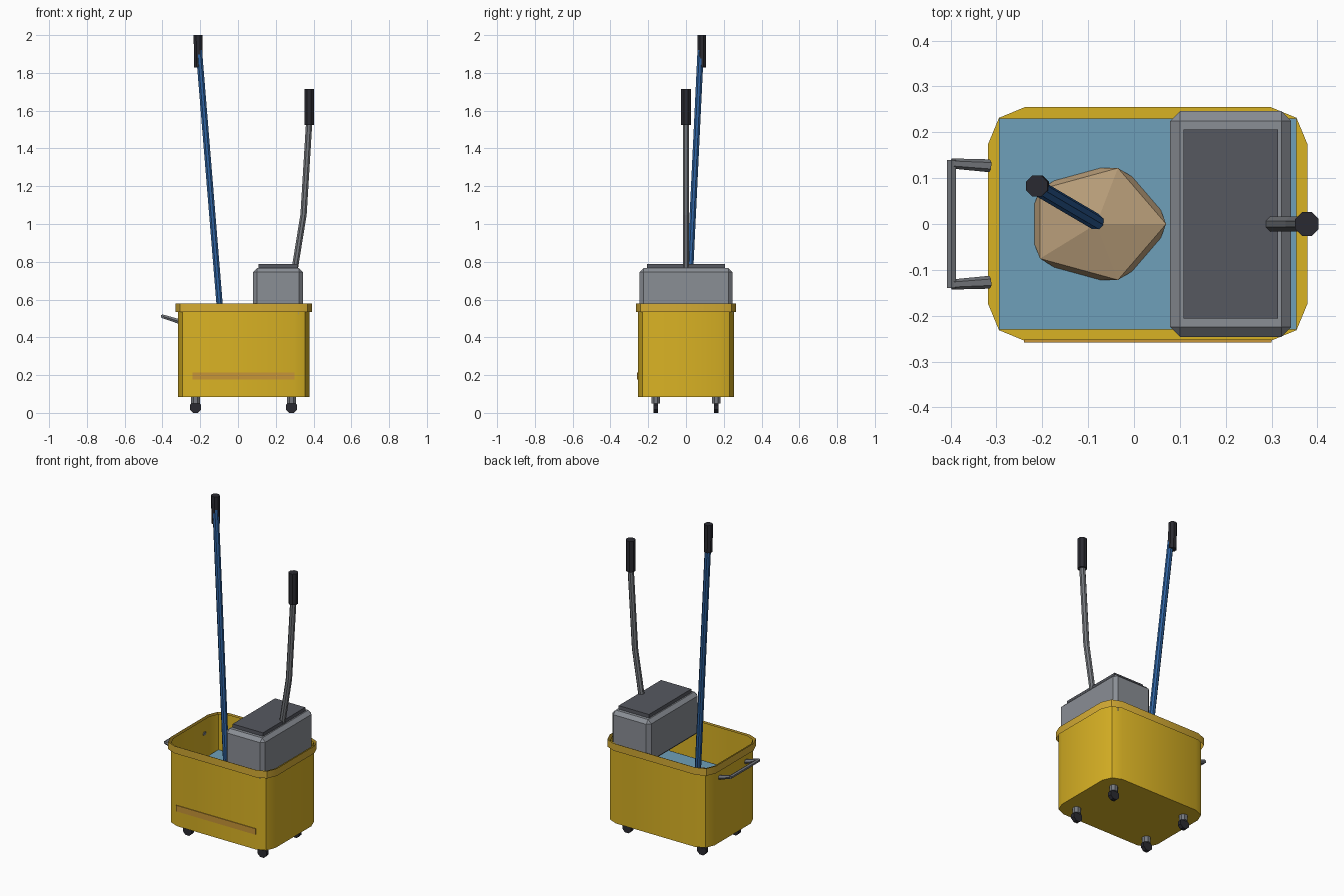
import bpy, bmesh, math
from mathutils import Vector, Matrix

if "Cube" in bpy.data.objects:
    bpy.data.objects.remove(bpy.data.objects["Cube"])


def srgb(r, g, b):
    f = lambda c: (c / 255 / 12.92) if c < 10 else ((c / 255 + 0.055) / 1.055) ** 2.4
    return (f(r), f(g), f(b), 1)


def material(name, rgb):
    m = bpy.data.materials.new(name)
    m.diffuse_color = srgb(*rgb)
    m.use_nodes = True
    m.node_tree.nodes["Principled BSDF"].inputs["Base Color"].default_value = m.diffuse_color
    return m


YELLOW = material("bucket yellow", (217, 178, 36))
RIM = material("rim yellow", (212, 171, 52))
STRIP = material("strip ochre", (200, 150, 55))
GREY = material("wringer grey", (138, 142, 149))
PLATE = material("plate dark grey", (86, 88, 96))
METAL = material("metal grey", (118, 121, 126))
BLACK = material("rubber black", (42, 42, 49))
BLUE = material("pole blue", (46, 98, 160))
WATER = material("water blue", (110, 160, 186))
MOP = material("mop tan", (184, 157, 121))


def finish(bm, name, mat, smooth=False, fix=True):
    if fix:
        bmesh.ops.recalc_face_normals(bm, faces=bm.faces)
    me = bpy.data.meshes.new(name)
    bm.to_mesh(me)
    bm.free()
    me.materials.append(mat)
    if smooth:
        me.shade_smooth()
        me.set_sharp_from_angle(angle=math.radians(30))
    ob = bpy.data.objects.new(name, me)
    bpy.context.collection.objects.link(ob)
    return ob


def box(name, lo, hi, mat, bevel=0):
    bm = bmesh.new()
    lo, hi = Vector(lo), Vector(hi)
    bmesh.ops.create_cube(bm, size=1, matrix=Matrix.Translation((lo + hi) / 2)
                          @ Matrix.Diagonal((*(hi - lo), 1)))
    if bevel:
        bmesh.ops.bevel(bm, geom=bm.edges[:], offset=bevel, segments=1,
                        affect='EDGES', profile=0.5)
    return finish(bm, name, mat)


def tube(name, pts, radii, mat, sides=8):
    """Faceted tube through a few points, capped at both ends."""
    bm = bmesh.new()
    pts = [Vector(p) for p in pts]
    rings = []
    for i, p in enumerate(pts):
        t = (pts[min(i + 1, len(pts) - 1)] - pts[max(i - 1, 0)]).normalized()
        side = t.cross(Vector((0, 1, 0)) if abs(t.y) < 0.9 else Vector((0, 0, 1))).normalized()
        up = t.cross(side)
        rings.append([bm.verts.new(p + radii[i] * (math.cos(a) * side + math.sin(a) * up))
                      for a in (2 * math.pi * (k + 0.5) / sides for k in range(sides))])
    for a, b in zip(rings, rings[1:]):
        for k in range(sides):
            j = (k + 1) % sides
            bm.faces.new((a[k], a[j], b[j], b[k]))
    bm.faces.new(rings[0])
    bm.faces.new(rings[-1])
    return finish(bm, name, mat)


CX, HX, HY, RAD = 0.03, 0.348, 0.255, 0.08


def wall(name, z0, z1, scale, mat, floor):
    """Open band with a rounded-rectangle outline, optionally with a floor."""
    bm = bmesh.new()
    outline = []
    for q, (sx, sy) in enumerate(((1, 1), (-1, 1), (-1, -1), (1, -1))):
        for k in range(3):
            a = math.pi / 2 * (q + k / 2)
            outline.append((CX + scale * (sx * (HX - RAD) + RAD * math.cos(a)),
                            scale * (sy * (HY - RAD) + RAD * math.sin(a))))
    low = [bm.verts.new((x, y, z0)) for x, y in outline]
    top = [bm.verts.new((x, y, z1)) for x, y in outline]
    n = len(outline)
    for k in range(n):
        j = (k + 1) % n
        bm.faces.new((low[k], low[j], top[j], top[k]))
    if floor:
        bm.faces.new(low[::-1])
    return finish(bm, name, mat, smooth=True, fix=False)


# Bucket
wall("bucket_body", 0.085, 0.575, 1.0, YELLOW, True)
wall("bucket_rim", 0.535, 0.58, 1.04, RIM, False)
box("front_strip", (-0.24, -0.259, 0.177), (0.30, -0.252, 0.214), STRIP)

# Water surface
bm = bmesh.new()
bmesh.ops.create_grid(bm, x_segments=1, y_segments=1, size=1,
                      matrix=Matrix.Translation((CX, 0, 0.355)) @ Matrix.Diagonal((0.325, 0.23, 1, 1)))
finish(bm, "water", WATER, fix=False)

# Mop: half-sunk head, pole and grip
bm = bmesh.new()
bmesh.ops.create_icosphere(bm, subdivisions=1, radius=1,
                           matrix=Matrix.Translation((-0.082, 0, 0.35)) @ Matrix.Diagonal((0.17, 0.1435, 0.06, 1)))
finish(bm, "mop_head", MOP)
tube("mop_pole", [(-0.08, 0.003, 0.36), (-0.211, 0.08, 1.97)], [0.018, 0.018], BLUE)
tube("mop_grip", [(-0.209, 0.083, 1.83), (-0.212, 0.083, 2.0)], [0.025, 0.025], BLACK)

# Wringer with press plate and lever
box("wringer_box", (0.079, -0.246, 0.50), (0.343, 0.246, 0.766), GREY, 0.021)
box("wringer_plate", (0.108, -0.206, 0.755), (0.314, 0.206, 0.788), PLATE)
tube("wringer_lever", [(0.30, 0, 0.76), (0.347, 0, 1.05), (0.378, 0, 1.56)],
     [0.018, 0.018, 0.018], METAL)
tube("lever_grip", [(0.377, 0, 1.525), (0.377, 0, 1.715)], [0.028, 0.028], BLACK)

# Carry handle on the left end
for s, side in ((1, "back"), (-1, "front")):
    tube(f"handle_arm_{side}", [(-0.315, s * 0.127, 0.485), (-0.398, s * 0.132, 0.511)],
         [0.014, 0.011], METAL, 6)
tube("handle_bar", [(-0.398, -0.14, 0.511), (-0.398, 0.14, 0.511)], [0.011, 0.011], METAL, 6)

# Casters
for x in (-0.225, 0.283):
    for y in (-0.16, 0.16):
        tag = ("left" if x < 0 else "right") + ("_front" if y < 0 else "_back")
        tube("caster_mount_" + tag, [(x, y, 0.05), (x, y, 0.088)], [0.025, 0.025], METAL)
        tube("caster_wheel_" + tag, [(x, y - 0.012, 0.03), (x, y + 0.012, 0.03)],
             [0.0325, 0.0325], BLACK)
